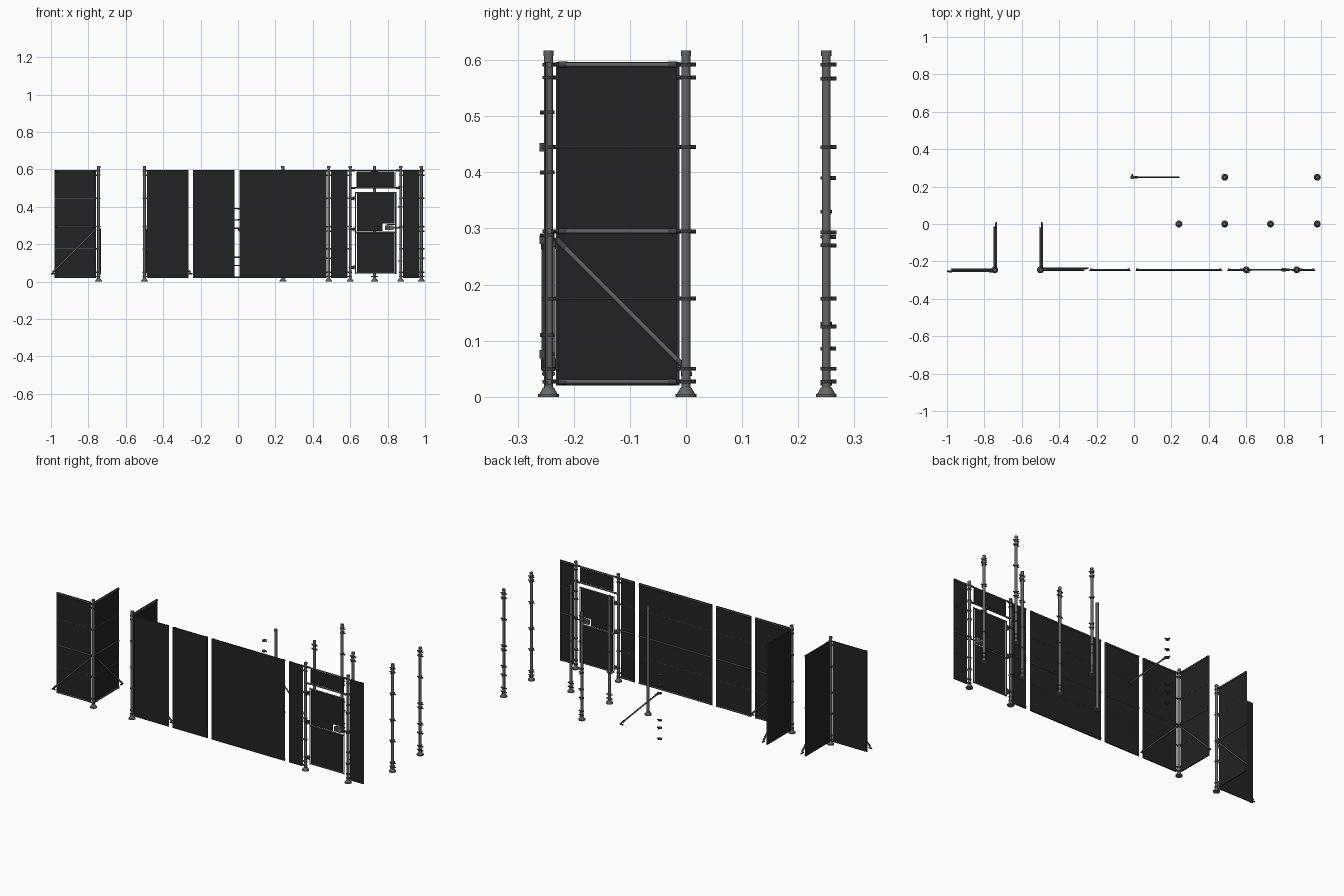
import bpy, bmesh, math
from mathutils import Matrix, Vector

if "Cube" in bpy.data.objects:
    bpy.data.objects.remove(bpy.data.objects["Cube"])


def material(name, v):
    m = bpy.data.materials.new(name)
    m.diffuse_color = (v, v, v, 1)
    m.use_nodes = True
    m.node_tree.nodes["Principled BSDF"].inputs["Base Color"].default_value = m.diffuse_color
    return m


MATS = [material("black_sheet", 0.016), material("grey_steel", 0.13), material("dark_steel", 0.06)]
SHEET, STEEL, DARK = 0, 1, 2
RAILS = (0.592, 0.295, 0.027)
WIRES = (0.445, 0.175)
CLAMPS = (0.592, 0.569, 0.445, 0.295, 0.175, 0.05, 0.027)


class Part:
    """Collects boxes, tubes and turned shapes into one object."""

    def __init__(self, name, loc=(0, 0, 0), angle=0):
        self.name, self.bm = name, bmesh.new()
        self.place = Matrix.Translation(loc) @ Matrix.Rotation(math.radians(angle), 4, 'Z')

    def paint(self, verts, mat):
        for f in {f for v in verts for f in v.link_faces}:
            f.material_index = mat

    def box(self, lo, hi, mat):
        lo, hi = Vector(lo), Vector(hi)
        m = Matrix.Translation((lo + hi) / 2) @ Matrix.Diagonal((*(hi - lo), 1))
        self.paint(bmesh.ops.create_cube(self.bm, size=1, matrix=m)['verts'], mat)

    def tube(self, a, b, r, mat, r2=None, n=12):
        a, b = Vector(a), Vector(b)
        d = b - a
        m = Matrix.Translation((a + b) / 2) @ d.to_track_quat('Z', 'Y').to_matrix().to_4x4()
        v = bmesh.ops.create_cone(self.bm, cap_ends=True, segments=n, radius1=r,
                                  radius2=r if r2 is None else r2, depth=d.length, matrix=m)['verts']
        self.paint(v, mat)

    def clamp(self, z, angles, reach=0.018, c=(0, 0)):
        # ring around the post with flat lugs pointing outwards
        self.tube((c[0], c[1], z - 0.003), (c[0], c[1], z + 0.003), 0.0105, DARK, n=16)
        for a in angles:
            d = Vector((math.cos(math.radians(a)), math.sin(math.radians(a)), 0))
            p = Vector((c[0], c[1], z))
            self.tube(p + d * 0.007, p + d * reach, 0.0035, DARK, n=8)

    def finish(self):
        me = bpy.data.meshes.new(self.name)
        self.bm.transform(self.place)
        self.bm.to_mesh(me)
        self.bm.free()
        for m in MATS:
            me.materials.append(m)
        ob = bpy.data.objects.new(self.name, me)
        bpy.context.collection.objects.link(ob)
        bpy.context.view_layer.objects.active = ob
        ob.select_set(True)
        bpy.ops.object.shade_smooth_by_angle(angle=math.radians(40))
        ob.select_set(False)


def post(name, x, y, angles=(), levels=CLAMPS):
    p = Part(name, (x, y, 0))
    # flared foot, shaft, cap
    p.tube((0, 0, 0), (0, 0, 0.005), 0.0185, STEEL, n=20)
    p.tube((0, 0, 0.005), (0, 0, 0.017), 0.016, STEEL, r2=0.0095, n=20)
    p.tube((0, 0, 0.015), (0, 0, 0.609), 0.0078, STEEL, n=20)
    p.tube((0, 0, 0.607), (0, 0, 0.617), 0.009, STEEL, n=20)
    if angles:
        for z in levels:
            p.clamp(z, angles)
    p.finish()


def add_brace(p, y):
    # diagonal tube with a coupler at the top and a small foot
    p.tube((0.017, y, 0.278), (0.247, y, 0.048), 0.0042, STEEL)
    p.tube((0.014, y, 0.281), (0.030, y, 0.265), 0.0055, DARK)
    p.tube((0.236, y, 0.041), (0.256, y, 0.041), 0.004, DARK)
    p.tube((0.228, y, 0.067), (0.246, y, 0.049), 0.0052, DARK)


def panel(name, x, y, angle, u0, u1, side=1, brace=False):
    """Sheet from u0 to u1 along its own axis; rails lie on the given side."""
    p = Part(name, (x, y, 0), angle)
    p.box((u0, -0.0045 * side - 0.0015, 0.02), (u1, -0.0045 * side + 0.0015, 0.597), SHEET)
    yr = 0.001 * side
    for z in RAILS:
        p.tube((u0 + 0.002, yr, z), (u1 - 0.002, yr, z), 0.004, STEEL)
        for a, b in ((u0 + 0.002, u0 + 0.016), (u1 - 0.016, u1 - 0.002)):
            p.tube((a, yr, z), (b, yr, z), 0.0052, DARK)
    for z in WIRES:
        p.tube((u0, -0.003 * side, z), (u1, -0.003 * side, z), 0.0012, STEEL, n=8)
    for u in (u0 - 0.001, u1 + 0.001):
        p.tube((u, -0.003 * side, 0.02), (u, -0.003 * side, 0.597), 0.0016, STEEL, n=8)
    if brace:
        add_brace(p, 0.008 * side)
    p.finish()


# outer corner on the left
F = -0.245
post("left_corner_post", -0.745, F, (180, 90))
panel("left_front_panel", -0.745, F, 180, 0.018, 0.233, 1, True)
panel("left_side_panel", -0.745, F, 90, 0.018, 0.231, -1, True)

# main corner and the straight front run
post("main_corner_post", -0.5, F, (0, 90))
panel("main_side_panel", -0.5, F, 90, 0.016, 0.229, -1, True)
panel("front_panel_braced", -0.5, F, 0, 0.016, 0.232, 1, True)
panel("front_panel_plain", -0.256, F, 0, 0.018, 0.236)
panel("front_panel_wide", 0.0, F, 0, 0.010, 0.470)
panel("gate_side_panel_left", 0.482, F, 0, 0.018, 0.102)
panel("gate_side_panel_right", 0.87, F, 0, 0.016, 0.098)

# gate posts
post("gate_hinge_post", 0.6, F, (180,))
post("gate_lock_post", 0.87, F, (0,))

# transom above the gate
t = Part("gate_transom", (0, F, 0))
t.box((0.635, -0.0015, 0.507), (0.838, 0.0015, 0.588), SHEET)
for z in (0.594, 0.501):
    t.tube((0.61, 0, z), (0.86, 0, z), 0.0038, STEEL)
    for x in (0.607, 0.845):
        t.tube((x, 0, z), (x + 0.018, 0, z), 0.0052, DARK)
for x in (0.632, 0.841):
    t.tube((x, 0, 0.505), (x, 0, 0.59), 0.0016, STEEL, n=8)
t.finish()

# gate leaf: tube frame, sheets with a lock cut-out
g = Part("gate_leaf", (0, F, 0))
for x in (0.628, 0.843):
    g.tube((x, 0, 0.042), (x, 0, 0.478), 0.0032, STEEL)
for z in (0.474, 0.264, 0.046):
    g.tube((0.628, 0, z), (0.843, 0, z), 0.0038, STEEL)
g.box((0.635, -0.0015, 0.31), (0.836, 0.0015, 0.470), SHEET)
g.box((0.635, -0.0015, 0.27), (0.772, 0.0015, 0.31), SHEET)
g.box((0.635, -0.0015, 0.050), (0.836, 0.0015, 0.260), SHEET)
g.finish()

# lock case with bolt and handle
k = Part("gate_lock")
k.box((0.785, F - 0.007, 0.276), (0.832, F + 0.007, 0.301), STEEL)
k.box((0.79, F - 0.0085, 0.281), (0.814, F + 0.0085, 0.296), DARK)
k.tube((0.83, F, 0.288), (0.862, F, 0.288), 0.003, STEEL)
k.tube((0.795, F, 0.305), (0.845, F, 0.305), 0.002, STEEL)
k.finish()

# hinges and catch plates
h = Part("gate_hinges", (0, F, 0))
for z in (0.445, 0.280, 0.076):
    h.clamp(z, (0,), 0.026, (0.6, 0))
    h.box((0.607, -0.016, z - 0.0075), (0.618, 0.008, z + 0.0075), DARK)
    h.tube((0.621, 0, z - 0.012), (0.621, 0, z + 0.012), 0.003, STEEL)
for z in (0.507, 0.40, 0.288, 0.11):
    h.clamp(z, (180, 270), 0.015, (0.87, 0))
h.finish()

# spare posts standing behind
SPARE = (0.592, 0.567, 0.445, 0.293, 0.27, 0.175, 0.125, 0.05, 0.027)
post("spare_plain_post", 0.24, 0)
post("spare_line_post", 0.485, 0, (0, 180))
post("spare_tee_post", 0.73, 0, (0, 180, 270))
post("spare_cross_post", 0.98, 0, (0, 90, 180, 270))
post("spare_corner_post", 0.485, 0.25, (0, 90), SPARE)
post("spare_back_tee_post", 0.98, 0.25, (0, 90, 180), SPARE)

# loose brace and loose clamps
b = Part("spare_brace", (-0.012, 0.25, 0))
add_brace(b, 0)
b.finish()
c = Part("spare_clamps", (-0.01, 0.25, 0))
for i, z in enumerate((0.023, 0.086, 0.13, 0.285, 0.33, 0.39)):
    c.clamp(z, (0, 90) if i % 2 else (0,), 0.017)
c.finish()
